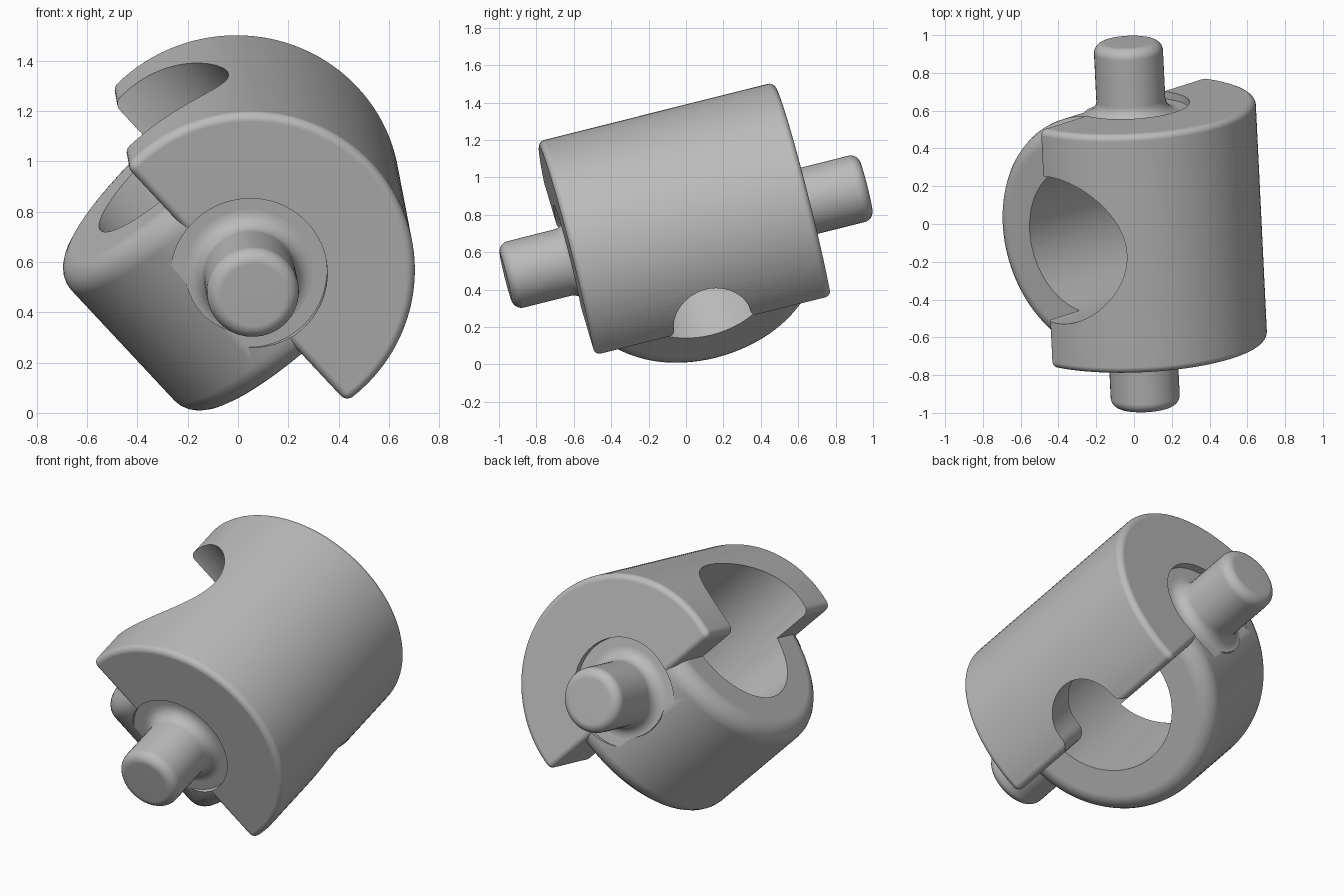
import bpy, bmesh
from math import sin, cos, pi, radians, asin
from mathutils import Vector, Matrix

cube = bpy.data.objects.get("Cube")
if cube:
    bpy.data.objects.remove(cube)

grey = bpy.data.materials.new("plain_grey")
grey.use_nodes = True
grey.diffuse_color = (0.5, 0.5, 0.5, 1)
grey.node_tree.nodes["Principled BSDF"].inputs["Base Color"].default_value = (0.5, 0.5, 0.5, 1)

# Tilted frame: X along the bore, Y along the pins, Z out of the half barrel
pin_dir = Vector((-0.047, 0.969, 0.243)).normalized()
bore_dir = Vector((0.667, 0.212, -0.714))
bore_dir = (bore_dir - pin_dir * bore_dir.dot(pin_dir)).normalized()
frame = Matrix((bore_dir, pin_dir, bore_dir.cross(pin_dir))).transposed().to_4x4()
frame.translation = (0.015, 0, 0.71)


def arc(cx, cy, r, a0, a1, n):
    """Points on an arc, angles in radians."""
    return [(cx + r * cos(a0 + (a1 - a0) * i / n), cy + r * sin(a0 + (a1 - a0) * i / n))
            for i in range(n + 1)]


def finish(bm, name):
    bmesh.ops.recalc_face_normals(bm, faces=bm.faces)
    mesh = bpy.data.meshes.new(name)
    bm.to_mesh(mesh)
    bm.free()
    mesh.materials.append(grey)
    obj = bpy.data.objects.new(name, mesh)
    bpy.context.collection.objects.link(obj)
    return obj


def prism(name, points, lo, hi, along, bevel=0, rims_only=False):
    """Extrude a closed profile along X or Y, optionally rounding its edges."""
    bm = bmesh.new()
    place = (lambda p, s: (s, p[0], p[1])) if along == "x" else (lambda p, s: (p[0], s, p[1]))
    face = bm.faces.new([bm.verts.new(place(p, lo)) for p in points])
    new = bmesh.ops.extrude_face_region(bm, geom=[face])["geom"]
    shift = Vector(place((0, 0), hi - lo))
    bmesh.ops.translate(bm, vec=shift, verts=[g for g in new if isinstance(g, bmesh.types.BMVert)])
    bmesh.ops.recalc_face_normals(bm, faces=bm.faces)
    if bevel:
        edges = [e for e in bm.edges if e.calc_face_angle(0) > radians(40)]
        if rims_only:   # leave the flat hidden side square
            top = max(v.co.z for v in bm.verts) - 0.001
            edges = [e for e in edges if min(v.co.z for v in e.verts) < top]
        bmesh.ops.bevel(bm, geom=edges, offset=bevel, offset_type="OFFSET",
                        segments=6, profile=0.5, affect="EDGES", clamp_overlap=True)
    return finish(bm, name)


def lathe(name, profile):
    """Spin (radius, position) points around Y."""
    bm = bmesh.new()
    verts = [bm.verts.new((r, t, 0)) for r, t in profile]
    edges = [bm.edges.new(pair) for pair in zip(verts, verts[1:])]
    bmesh.ops.spin(bm, geom=verts + edges, cent=(0, 0, 0), axis=(0, 1, 0),
                   angle=2 * pi, steps=48)
    bmesh.ops.remove_doubles(bm, verts=bm.verts, dist=0.0005)
    return finish(bm, name)


def combine(obj, other, operation):
    mod = obj.modifiers.new(operation, "BOOLEAN")
    mod.operation, mod.object, mod.solver = operation, other, "EXACT"
    bpy.context.view_layer.objects.active = obj
    bpy.ops.object.modifier_apply(modifier=mod.name)
    bpy.data.objects.remove(other)


def circle(r):
    return arc(0, 0, r, 0, 2 * pi, 64)[:-1]


# Half barrel, cut slightly past its axis
R, cut = 0.66, 0.07
a = asin(cut / R)
body = prism("joint_body", arc(0, 0, R, -a, pi + a, 64), -0.652, 0.652, "y", 0.055)

# Crossing half ring below it
ring_r = 0.647
b = asin(0.1 / ring_r)
half_ring = prism("half_ring", arc(0, 0, ring_r, pi - b, 2 * pi + b, 64),
                  -0.405, 0.405, "x", 0.1, True)
combine(body, half_ring, "UNION")

# Wide bore from one side, open through the ring
combine(body, prism("bore_cutter", circle(0.4), -1, 0.41, "x"), "DIFFERENCE")

# Small rounded notch on the far side, flared at the flat
right = arc(0.28, 0, 0.07, -pi / 2, -pi, 6)
notch = ([(0.28, -0.12)] + right + arc(0, 0, 0.21, 0, pi, 24)[1:-1]
         + [(-y, z) for y, z in reversed(right)] + [(-0.28, -0.12)])
combine(body, prism("notch_cutter", notch, 0.39, 1, "x"), "DIFFERENCE")

# Shallow round recess at each end
floor = 0.612
for lo, hi in ((floor, 0.9), (-0.9, -floor)):
    combine(body, prism("recess_cutter", circle(0.31), lo, hi, "y"), "DIFFERENCE")

# Pins with filleted roots and rounded tips
tip, pin_r, fillet, edge = 0.995, 0.183, 0.07, 0.055
parts = [body]
for side, name in ((-1, "front_pin"), (1, "back_pin")):
    profile = [(0, 0.5), (pin_r, 0.5), (pin_r + fillet, floor - 0.01)]
    profile += arc(pin_r + fillet, floor + fillet, fillet, 1.5 * pi, pi, 8)
    profile += arc(pin_r - edge, tip - edge, edge, 0, pi / 2, 8) + [(0, tip)]
    parts.append(lathe(name, [(r, side * t) for r, t in profile]))

# Tilt into place and shade
for obj in parts:
    obj.data.transform(frame)
    bpy.ops.object.select_all(action="DESELECT")
    obj.select_set(True)
    bpy.context.view_layer.objects.active = obj
    bpy.ops.object.shade_smooth_by_angle(angle=radians(30))
    weighted = obj.modifiers.new("even_shading", "WEIGHTED_NORMAL")
    weighted.keep_sharp = True
